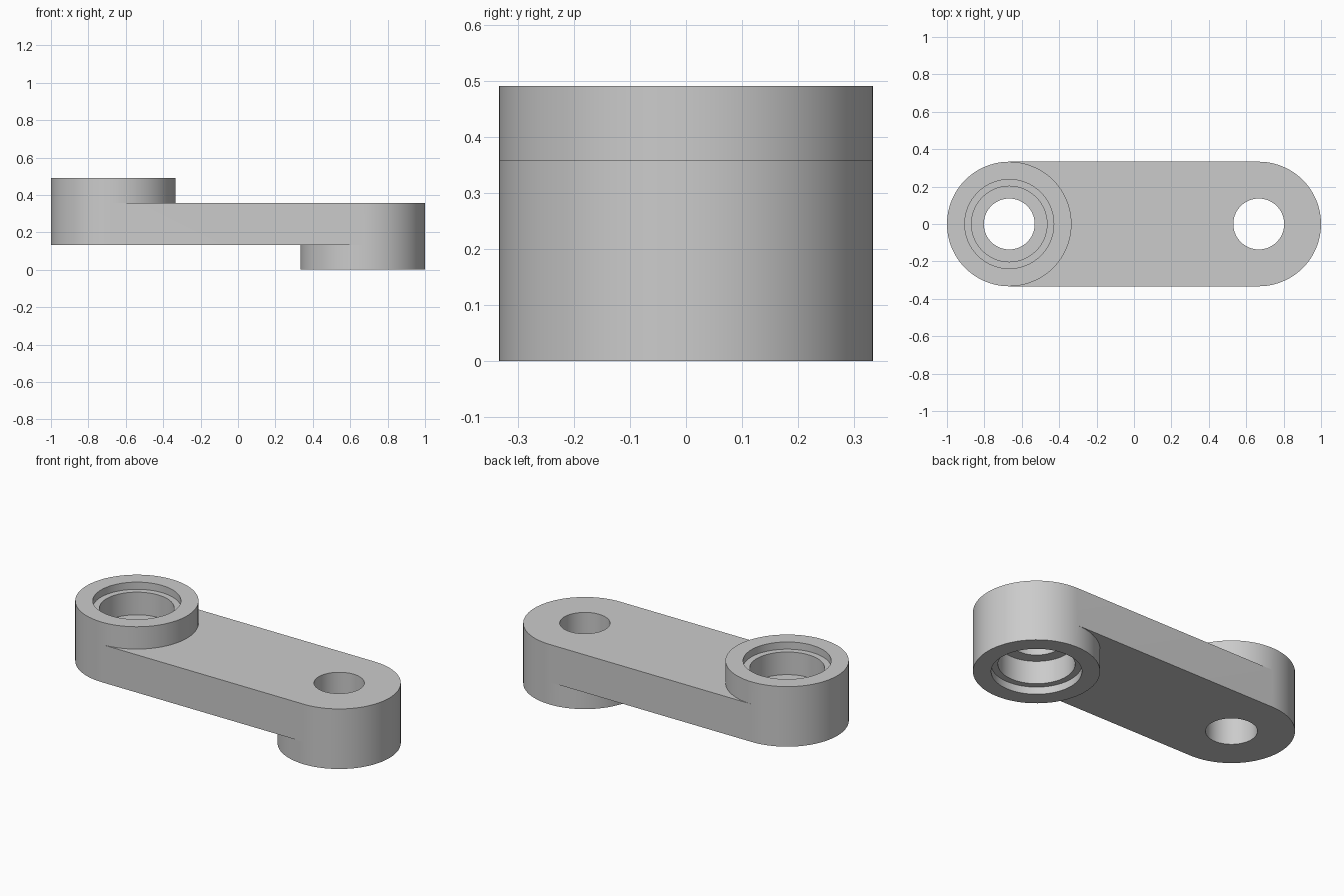
import bpy, bmesh, math

if "Cube" in bpy.data.objects:
    bpy.data.objects.remove(bpy.data.objects["Cube"])

SEG = 96                      # sides of every round feature
R, CX, H = 0.333, 0.667, 0.491
WEB_LOW, WEB_TOP = 0.133, 0.358

# Left boss section (radius, z): outer wall, then stepped counterbore and through hole
PROFILE = [(R, WEB_LOW), (R, WEB_TOP), (R, H),
           (0.238, H), (0.238, H - 0.043),
           (0.202, H - 0.043), (0.202, H - 0.178),
           (0.136, H - 0.178), (0.136, WEB_LOW)]


def boss(bm, flip):
    """Revolve the section; flip turns it half a turn about y for the other end."""
    rings = []
    for r, z in PROFILE:
        ring = []
        for i in range(SEG):
            a = 2 * math.pi * i / SEG
            x, y = -CX + r * math.cos(a), r * math.sin(a)
            ring.append(bm.verts.new((-x, y, H - z) if flip else (x, y, z)))
        rings.append(ring)
    for k in range(len(rings)):
        a, b = rings[k], rings[(k + 1) % len(rings)]
        for i in range(SEG):
            # leave the outer wall open where the web joins
            if k == 0 and math.cos(2 * math.pi * (i + 0.5) / SEG) > 0:
                continue
            j = (i + 1) % SEG
            bm.faces.new((a[i], a[j], b[j], b[i]))
    return rings


bm = bmesh.new()
left = boss(bm, False)
right = boss(bm, True)

# Web between the bosses: top and bottom strips, then the two straight sides
q = SEG // 4
for lo, hi in ((left[1], right[0]), (left[0], right[1])):
    for i in range(-q, q):
        bm.faces.new((lo[i], lo[i + 1], hi[i + 1], hi[i]))
for i in (-q, q):
    bm.faces.new((left[0][i], right[1][i], right[0][i], left[1][i]))

bmesh.ops.recalc_face_normals(bm, faces=bm.faces[:])
mesh = bpy.data.meshes.new("offset_link_arm")
bm.to_mesh(mesh)
bm.free()

# Plain grey metal
grey = bpy.data.materials.new("light_grey")
grey.diffuse_color = (0.6, 0.6, 0.6, 1.0)
grey.use_nodes = True
grey.node_tree.nodes["Principled BSDF"].inputs["Base Color"].default_value = grey.diffuse_color
mesh.materials.append(grey)

arm = bpy.data.objects.new("offset_link_arm", mesh)
bpy.context.collection.objects.link(arm)
bpy.context.view_layer.objects.active = arm
arm.select_set(True)
bpy.ops.object.shade_smooth_by_angle(angle=math.radians(30))
